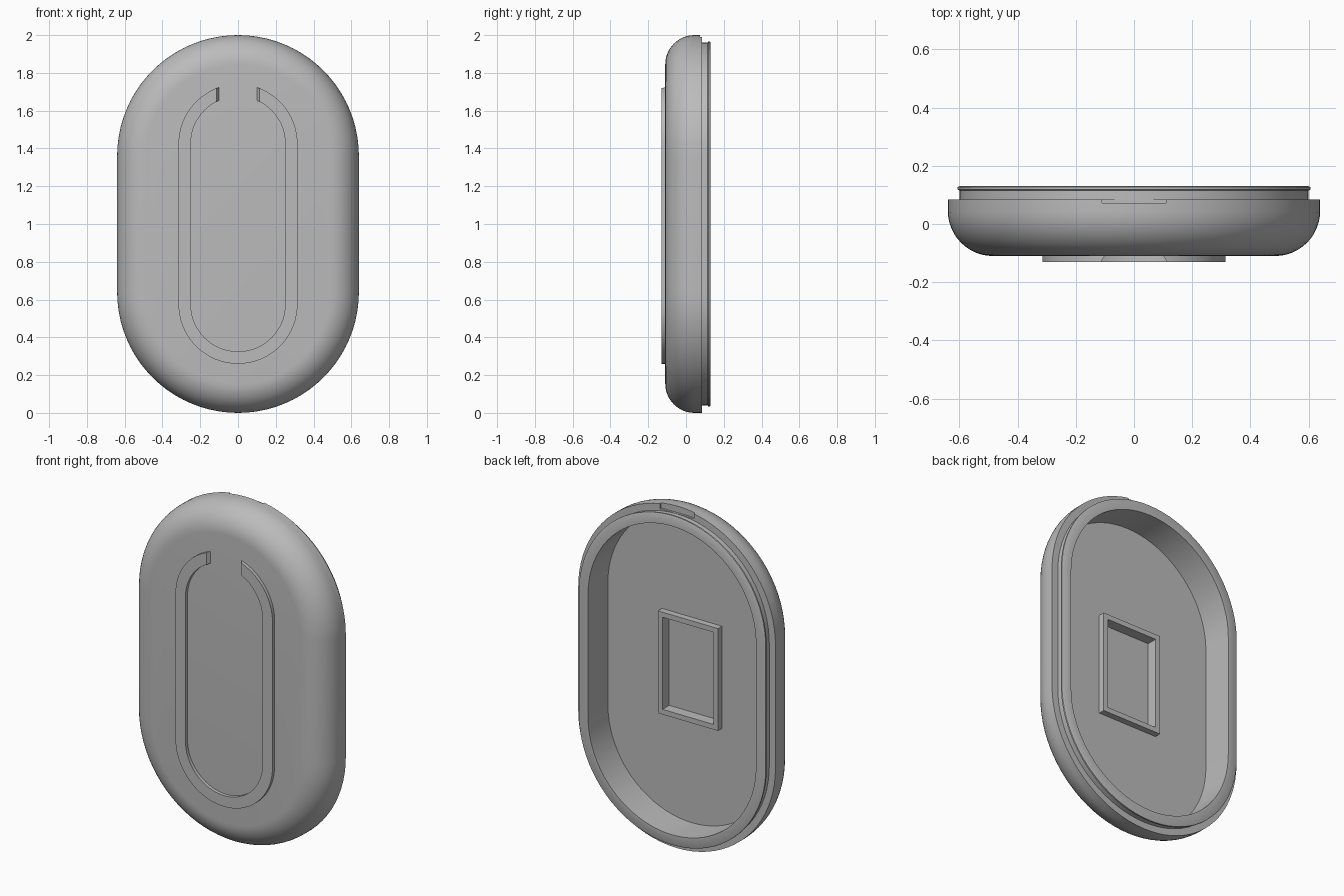
import bpy, bmesh, math

cube = bpy.data.objects.get("Cube")
if cube:
    bpy.data.objects.remove(cube, do_unlink=True)

grey = bpy.data.materials.new("plain_grey")
grey.use_nodes = True
colour = (0.5, 0.5, 0.5, 1)
grey.diffuse_color = colour
grey.node_tree.nodes["Principled BSDF"].inputs["Base Color"].default_value = colour

MID = 1.0       # height of the centre
SEG = 40        # segments in each half-round end


def stadium(radius, half, y):
    """Upright pill outline in the plane at depth y."""
    pts = []
    for sign in (1, -1):
        for i in range(SEG + 1):
            a = math.pi * i / SEG
            pts.append((sign * radius * math.cos(a), y,
                        MID + sign * (half + radius * math.sin(a))))
    return pts


def finish(name, bm):
    bmesh.ops.recalc_face_normals(bm, faces=bm.faces)
    mesh = bpy.data.meshes.new(name)
    bm.to_mesh(mesh)
    bm.free()
    mesh.materials.append(grey)
    ob = bpy.data.objects.new(name, mesh)
    bpy.context.collection.objects.link(ob)
    return ob


def loft(name, profile, half, closed=False):
    """Skin pill outlines given as (radius, depth); cap or join the ends."""
    bm = bmesh.new()
    rings = [[bm.verts.new(p) for p in stadium(r, half, y)] for r, y in profile]
    pairs = list(zip(rings, rings[1:]))
    if closed:
        pairs.append((rings[-1], rings[0]))
    else:
        bm.faces.new(rings[0])
        bm.faces.new(rings[-1])
    for a, b in pairs:
        for i in range(len(a)):
            j = (i + 1) % len(a)
            bm.faces.new((a[i], a[j], b[j], b[i]))
    return finish(name, bm)


def prism(name, outline, z0, z1):
    """Extrude an (x, y) outline upwards."""
    bm = bmesh.new()
    face = bm.faces.new([bm.verts.new((x, y, z0)) for x, y in outline])
    top = bmesh.ops.extrude_face_region(bm, geom=[face])["geom"]
    bmesh.ops.translate(bm, vec=(0, 0, z1 - z0),
                        verts=[v for v in top if isinstance(v, bmesh.types.BMVert)])
    return finish(name, bm)


def box(name, x, y0, y1, z0, z1):
    return prism(name, [(-x, y0), (x, y0), (x, y1), (-x, y1)], z0, z1)


def cut(ob, cutter):
    cutter.hide_render = True
    mod = ob.modifiers.new("cut", "BOOLEAN")
    mod.operation = "DIFFERENCE"
    mod.solver = "EXACT"
    mod.object = cutter
    bpy.context.view_layer.objects.active = ob
    bpy.ops.object.modifier_apply(modifier=mod.name)
    bpy.data.objects.remove(cutter, do_unlink=True)


# Hollow shell: rounded front, stepped rim, beaded lip, cavity
FRONT, FLOOR, FILLET, WIDE = -0.11, -0.055, 0.155, 0.64
profile = []
for i in range(13):
    a = math.pi / 2 * i / 12
    profile.append((WIDE - FILLET + FILLET * math.sin(a),
                    FRONT + FILLET - FILLET * math.cos(a)))
profile += [(WIDE, 0.085), (0.6, 0.085), (0.6, 0.115), (0.606, 0.118),
            (0.606, 0.127), (0.6, 0.13), (0.545, 0.13), (0.545, FLOOR)]
shell = loft("shell", profile, MID - WIDE)

# Pry notch in the top of the rim, and the pocket sunk in the cavity floor
cut(shell, box("notch_cutter", 0.11, 0.073, 0.1, 1.961, 2.1))
cut(shell, box("pocket_cutter", 0.165, -0.08, 0, MID - 0.27, MID + 0.27))

# Raised frame around the pocket
frame = box("pocket_frame", 0.195, FLOOR - 0.002, -0.018, MID - 0.3, MID + 0.3)
cut(frame, box("frame_cutter", 0.165, -0.2, 0.2, MID - 0.27, MID + 0.27))

# Raised track on the front, open at the top with flared ends
track = loft("front_track", [(0.315, -0.13), (0.315, FRONT + 0.002),
                             (0.25, FRONT + 0.002), (0.25, -0.13)], 0.425, closed=True)
cut(track, prism("gap_cutter", [(-0.12, -0.14), (0.12, -0.14),
                                (0.095, -0.1), (-0.095, -0.1)], 1.55, 1.9))

for ob in (shell, frame, track):
    bpy.ops.object.select_all(action="DESELECT")
    ob.select_set(True)
    bpy.context.view_layer.objects.active = ob
    bpy.ops.object.shade_smooth_by_angle(angle=math.radians(30))
